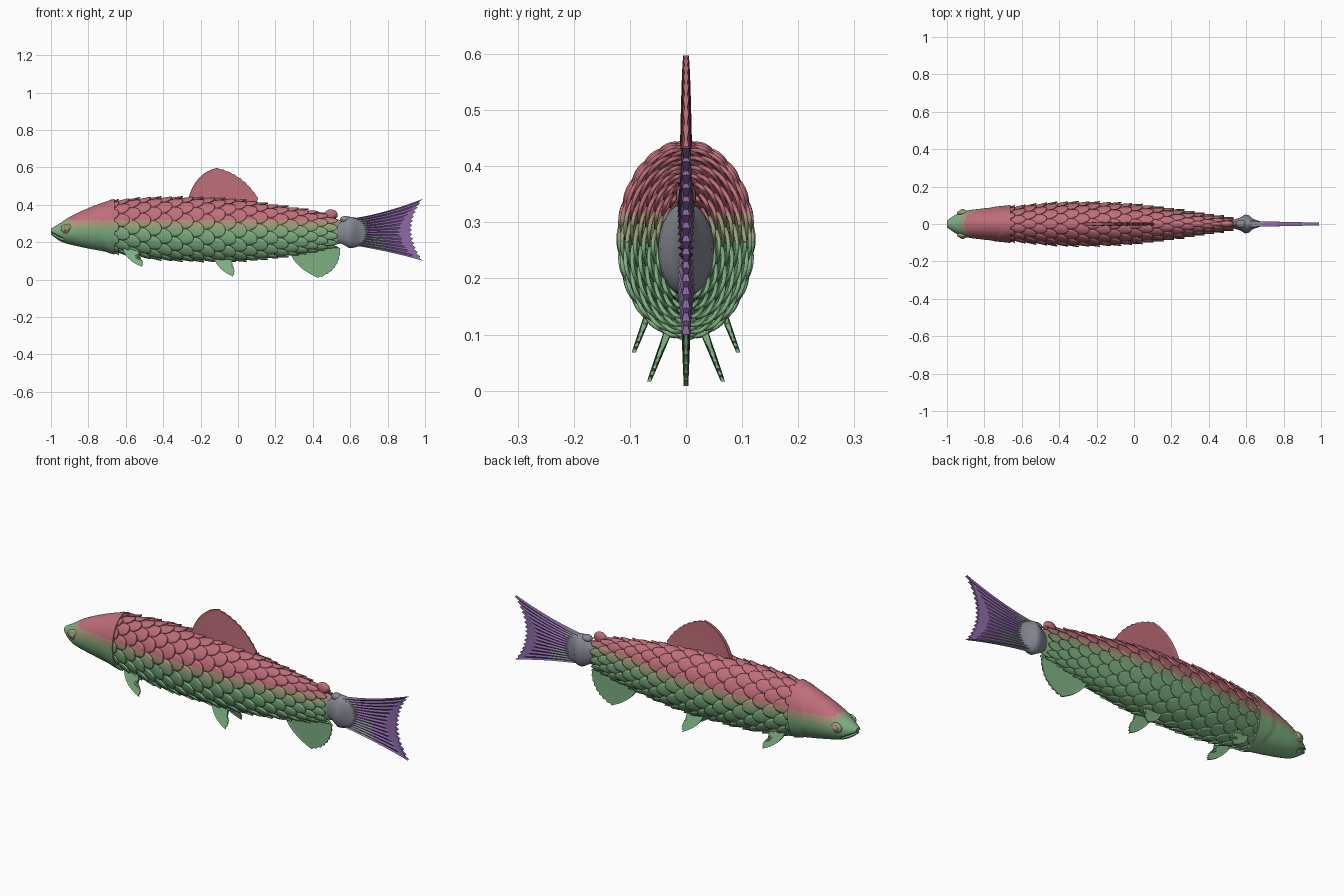
import bpy, bmesh, math
from mathutils import Matrix, Vector

if "Cube" in bpy.data.objects:
    bpy.data.objects.remove(bpy.data.objects["Cube"])

# Materials
PALETTE = [("red_back", (.52, .155, .195)), ("tan_band", (.40, .28, .19)),
           ("olive_band", (.30, .36, .20)), ("green_belly", (.21, .44, .225)),
           ("grey_root", (.24, .25, .295)), ("purple_tail", (.275, .147, .395))]
RED, TAN, OLIVE, GREEN, GREY, PURPLE = range(len(PALETTE))
materials = []
for mat_name, rgb in PALETTE:
    mat = bpy.data.materials.new(mat_name)
    mat.use_nodes = True
    mat.diffuse_color = (*rgb, 1)
    mat.node_tree.nodes["Principled BSDF"].inputs["Base Color"].default_value = (*rgb, 1)
    materials.append(mat)

LEVELS = (.318, .296, .265)


def band(c):
    """Colour by height, with the bands dropping away over the snout."""
    z = c.z - max(0, -.89 - c.x) * 1.2
    return sum(z < level for level in LEVELS)


def build(name, bm, rule, angle=40, cut=False):
    """Finish a bmesh as an object whose face colours follow a rule."""
    if cut:
        for level in LEVELS:
            bmesh.ops.bisect_plane(bm, geom=bm.verts[:] + bm.edges[:] + bm.faces[:],
                                   plane_co=(0, 0, level), plane_no=(0, 0, 1))
    for f in bm.faces:
        f.material_index = rule(f.calc_center_median()) if callable(rule) else rule
        f.smooth = True
    mesh = bpy.data.meshes.new(name)
    bm.to_mesh(mesh)
    bm.free()
    for mat in materials:
        mesh.materials.append(mat)
    mesh.set_sharp_from_angle(angle=math.radians(angle))
    obj = bpy.data.objects.new(name, mesh)
    bpy.context.collection.objects.link(obj)
    return obj


# Body outline: x, top, bottom, half width
PROFILE = [(-1, .272, .24, .018), (-.95, .302, .205, .052), (-.9, .335, .188, .07),
           (-.8, .382, .166, .084), (-.7, .418, .147, .093), (-.6, .435, .125, .104),
           (-.4, .446, .099, .121), (-.2, .443, .092, .122), (0, .433, .092, .112),
           (.2, .405, .11, .088), (.4, .374, .14, .058), (.56, .335, .175, .034)]


def section(x):
    """Smoothly interpolated top, bottom and half width at x."""
    k = 0
    while k < len(PROFILE) - 2 and x > PROFILE[k + 1][0]:
        k += 1
    a, b = PROFILE[k], PROFILE[k + 1]
    p, n = PROFILE[max(k - 1, 0)], PROFILE[min(k + 2, len(PROFILE) - 1)]
    h = b[0] - a[0]
    t = (x - a[0]) / h
    out = []
    for i in (1, 2, 3):
        m0 = (b[i] - p[i]) / (b[0] - p[0]) * h
        m1 = (n[i] - a[i]) / (n[0] - a[0]) * h
        d = b[i] - a[i]
        out.append(a[i] + t * (m0 + t * (3 * d - 2 * m0 - m1 + t * (m0 + m1 - 2 * d))))
    return out


def surface(x, angle, offset=0):
    top, bottom, width = section(x)
    return Vector((x, max(width + offset, .004) * math.sin(angle),
                   (top + bottom) / 2 + ((top - bottom) / 2 + offset) * math.cos(angle)))


def skin(bm, rings):
    """Join rings of points into a closed tube."""
    rows = [[bm.verts.new(p) for p in ring] for ring in rings]
    n = len(rows[0])
    for a, b in zip(rows, rows[1:]):
        for i in range(n):
            bm.faces.new((a[i], a[(i + 1) % n], b[(i + 1) % n], b[i]))
    bm.faces.new(rows[0])
    bm.faces.new(rows[-1])
    bmesh.ops.recalc_face_normals(bm, faces=bm.faces[:])


def circle(n):
    return [math.tau * i / n for i in range(n)]


# Head with a mouth groove and raised gill covers
def head_point(x, a):
    p = surface(x, a)
    mouth = .25 - (x + 1) * .55
    groove = -.009 if x < -.93 and abs(p.z - mouth) < .006 else 0
    gill_edge = -.76 + .06 * math.cos(a) ** 2
    gill = .004 * min(1, max(0, (x - gill_edge) / .015))
    return surface(x, a, groove + gill)


bm = bmesh.new()
skin(bm, [[head_point(-1 + .34 * (i / 40) ** 1.4, a) for a in circle(72)] for i in range(41)])
build("head", bm, band)

# Inner body under the scales
bm = bmesh.new()
skin(bm, [[surface(-.7 + 1.25 * i / 40, a, -.02) for a in circle(32)] for i in range(41)])
build("inner_body", bm, band, cut=True)

# Overlapping scales in staggered rings
AROUND, ROWS, COLS = 12, 7, 6
bm = bmesh.new()
x, ring = -.76, 0
while x < .45:
    step = .057 - .012 * max(0, x)
    length = 2.15 * step
    for k in range(AROUND):
        centre = math.tau * (k + .5 * (ring % 2)) / AROUND
        grid = []
        for i in range(ROWS + 1):
            s = math.sin(i / ROWS * math.pi / 2)
            half = 1 if s < .5 else max(.12, math.sqrt(max(0, 1 - ((s - .5) / .5) ** 2)))
            row = []
            for j in range(COLS + 1):
                t = (2 * j / COLS - 1) * half
                lift = -.017 + .018 * s - .004 * t * t
                row.append(bm.verts.new(surface(x + s * length,
                                                centre + t * .53 * math.tau / AROUND, lift)))
            grid.append(row)
        for a, b in zip(grid, grid[1:]):
            for j in range(COLS):
                bm.faces.new((a[j], b[j], b[j + 1], a[j + 1]))
    x += step
    ring += 1
for f in bm.faces:
    c = f.calc_center_median()
    if f.normal.length == 0:
        f.normal_update()
    if f.normal.dot(Vector((0, c.y, c.z - sum(section(c.x)[:2]) / 2))) < 0:
        f.normal_flip()
scales = build("scales", bm, band, cut=True)
solid = scales.modifiers.new("thickness", "SOLIDIFY")
solid.thickness = .007
solid.offset = -1


# Ribbed fins: rays swept between a leading and a trailing curve of x, z points
def fin(name, lead, trail, bulge, rule, rays=16, rows=8, thick=.01, splay=None):
    def point(i, j, side):
        t, s = i / rays, j / rows
        reach = s * (1 if i % 2 == 0 else .965)
        ctrl = [Vector(a).lerp(Vector(b), t) for a, b in zip(lead, trail)]
        p = (ctrl[0].lerp(ctrl[1], reach)).lerp(ctrl[1].lerp(ctrl[2], reach), reach)
        p += Vector(bulge) * (4 * t * (1 - t) * s * s)
        y = side * thick * (1 - .55 * s) * (1 if i % 2 == 0 else .5)
        if splay:
            y0, z0, slope = splay
            y += y0 + (z0 - p.y) * slope
        return (p.x, y, p.y)
    order = [(i, 1) for i in range(rays + 1)] + [(i, -1) for i in range(rays, -1, -1)]
    bm = bmesh.new()
    grid = [[bm.verts.new(point(i, j, side)) for i, side in order] for j in range(rows + 1)]
    n = len(order)
    for a, b in zip(grid, grid[1:]):
        for i in range(n):
            bm.faces.new((a[i], a[(i + 1) % n], b[(i + 1) % n], b[i]))
    for row in (grid[0], grid[-1]):
        for i in range(rays):
            bm.faces.new((row[i], row[i + 1], row[n - 2 - i], row[n - 1 - i]))
    bmesh.ops.recalc_face_normals(bm, faces=bm.faces[:])
    return build(name, bm, rule, angle=50)


fin("dorsal_fin", [(-.27, .42), (-.23, .575), (-.11, .597)],
    [(.08, .4), (.1, .41), (.108, .435)], (.015, .025), RED, thick=.011)
fin("anal_fin", [(.28, .14), (.31, .06), (.43, .008)],
    [(.49, .19), (.53, .18), (.547, .165)], (.03, -.022), GREEN, thick=.009)
for side, label in ((1, "left"), (-1, "right")):
    fin(label + "_pectoral_fin", [(-.62, .17), (-.6, .1), (-.51, .068)],
        [(-.53, .17), (-.53, .13), (-.53, .12)], (.012, 0), GREEN, rays=10,
        thick=.008, splay=(side * .062, .15, side * .38))
    fin(label + "_pelvic_fin", [(-.13, .12), (-.11, .05), (-.025, .016)],
        [(-.035, .12), (-.03, .09), (-.03, .075)], (.01, 0), GREEN, rays=10,
        thick=.008, splay=(side * .034, .1, side * .38))


# Tail fin, grey towards its root
def tail_colour(c):
    return GREY if c.x < (.69 if c.z > .235 else .785) else PURPLE


fin("tail_fin", [(.6, .325), (.78, .35), (.99, .432)],
    [(.6, .185), (.8, .155), (.99, .1)], (-.06, 0), tail_colour,
    rays=28, rows=24, thick=.016)

# Tail root joining body and tail
ROOT = [(.53, .05, .022), (.565, .066, .034), (.595, .084, .05), (.615, .083, .046),
        (.635, .077, .028), (.67, .072, .016), (.7, .06, .008)]
bm = bmesh.new()
skin(bm, [[(px, w * math.sin(a), .252 + h * math.cos(a)) for a in circle(32)]
          for px, h, w in ROOT])
build("tail_root", bm, GREY)


# Rounded lumps: small back fin, eye sockets and eyes
def lump(name, centre, size, colour):
    bm = bmesh.new()
    bmesh.ops.create_uvsphere(bm, u_segments=20, v_segments=12, radius=1,
                              matrix=Matrix.LocRotScale(centre, None, size))
    build(name, bm, colour)


lump("small_back_fin", (.497, 0, .347), (.036, .018, .028), RED)
lump("tail_root_knob", (.575, 0, .322), (.03, .022, .018), GREY)
for side, label in ((1, "left"), (-1, "right")):
    lump(label + "_eye_socket", (-.915, side * .06, .272), (.032, .014, .026), OLIVE)
    lump(label + "_eye", (-.915, side * .066, .272), (.018, .014, .017), TAN)
